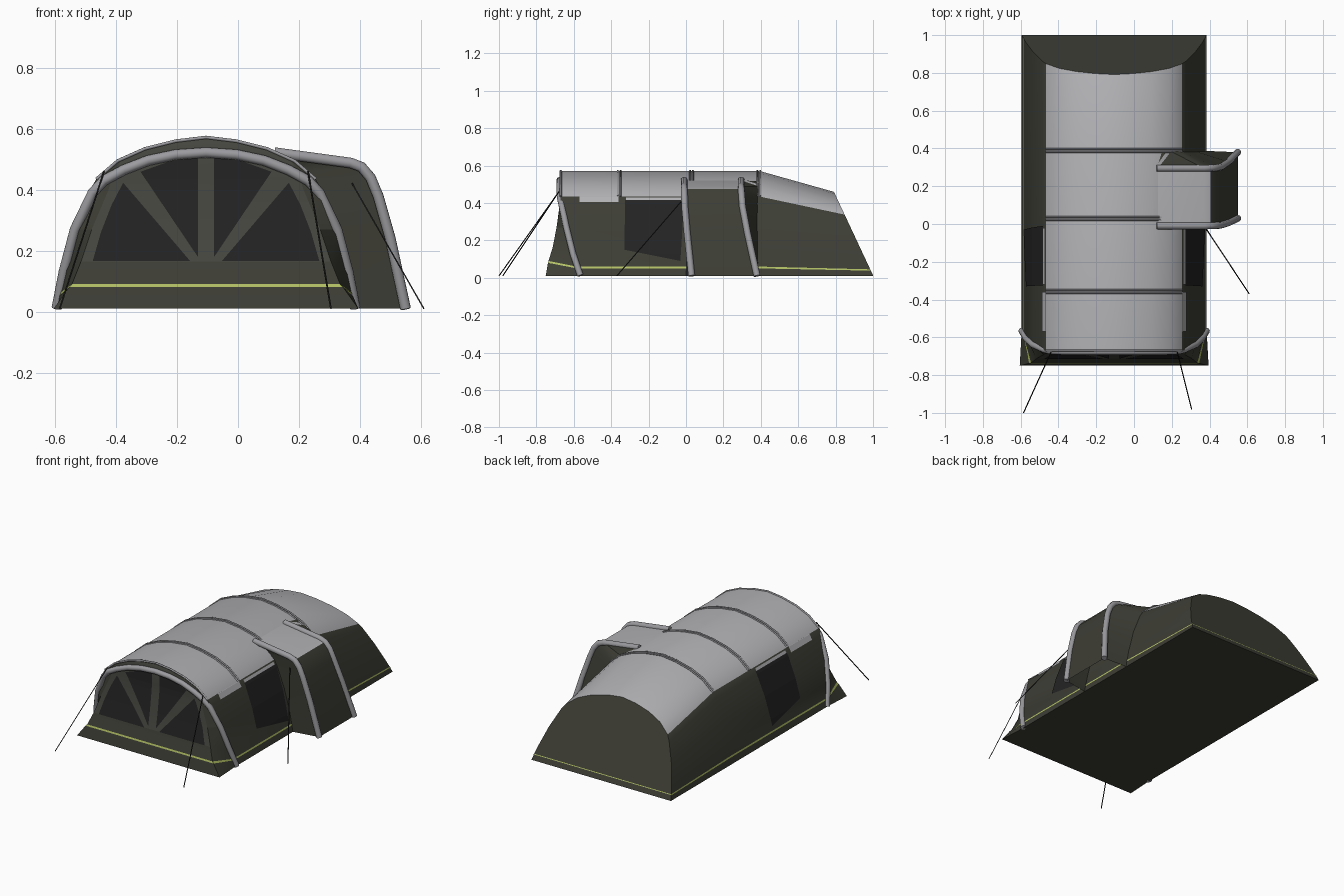
import bpy, bmesh, math
from mathutils import Vector

if "Cube" in bpy.data.objects:
    bpy.data.objects.remove(bpy.data.objects["Cube"])

CX = -0.105  # tent centre line


def material(name, rgb):
    m = bpy.data.materials.new(name)
    m.use_nodes = True
    m.diffuse_color = (*rgb, 1)
    bsdf = m.node_tree.nodes["Principled BSDF"]
    bsdf.inputs["Base Color"].default_value = (*rgb, 1)
    bsdf.inputs["Roughness"].default_value = 0.8
    return m


GREEN, LIGHT, BLACK, LIME, TUBE, TRIM = range(6)
MATS = [material("dark_green_fabric", (0.047, 0.048, 0.036)),
        material("light_grey_roof", (0.44, 0.44, 0.46)),
        material("black_window", (0.017, 0.017, 0.017)),
        material("lime_stripe", (0.45, 0.53, 0.13)),
        material("grey_tube", (0.33, 0.33, 0.35)),
        material("grey_green_trim", (0.06, 0.062, 0.05))]

# Half section of the tent: (half width, height)
SECTION = [(.49, .01), (.483, .05), (.481, .06), (.467, .13), (.43, .27), (.38, .4),
           (.36, .435), (.29, .495), (.2, .535), (.1, .56), (0, .572)]
ROOF = 6  # section index where the pale roof begins


def half_width(z):
    for (w0, z0), (w1, z1) in zip(SECTION, SECTION[1:]):
        if z <= z1:
            return w0 + (w1 - w0) * (z - z0) / (z1 - z0)
    return 0


def finish(name, bm, smooth=True):
    bmesh.ops.remove_doubles(bm, verts=bm.verts, dist=0.0002)
    bmesh.ops.recalc_face_normals(bm, faces=bm.faces)
    me = bpy.data.meshes.new(name)
    bm.to_mesh(me)
    bm.free()
    for m in MATS:
        me.materials.append(m)
    ob = bpy.data.objects.new(name, me)
    bpy.context.collection.objects.link(ob)
    if smooth:
        bpy.ops.object.select_all(action="DESELECT")
        bpy.context.view_layer.objects.active = ob
        ob.select_set(True)
        bpy.ops.object.shade_smooth_by_angle(angle=math.radians(25))
    return ob


def loft(bm, rows, rule):
    grid = [[bm.verts.new(p) for p in row] for row in rows]
    for i in range(len(grid) - 1):
        for j in range(len(grid[i]) - 1):
            f = bm.faces.new((grid[i][j], grid[i][j + 1], grid[i + 1][j + 1], grid[i + 1][j]))
            f.material_index = rule(i, j)


def plate(name, polys, levels, place, mat):
    """Thin panel drawn flat as (u, z), split at heights and laid on a wall."""
    bm = bmesh.new()
    for poly in polys:
        bm.faces.new([bm.verts.new((u, 0, z)) for u, z in poly])
    for z in levels:
        geom = bm.verts[:] + bm.edges[:] + bm.faces[:]
        bmesh.ops.bisect_plane(bm, geom=geom, plane_co=(0, 0, z), plane_no=(0, 0, 1))
    for v in bm.verts:
        v.co = place(v.co.x, v.co.z)
    for f in bm.faces:
        f.material_index = mat
    return finish(name, bm, False)


def tube(name, pts, radius, mat, res=3):
    cu = bpy.data.curves.new(name, "CURVE")
    cu.dimensions = "3D"
    cu.bevel_depth, cu.bevel_resolution, cu.use_fill_caps = radius, res, True
    sp = cu.splines.new("POLY")
    sp.points.add(len(pts) - 1)
    for p, co in zip(sp.points, pts):
        p.co = (*co, 1)
    sp.use_smooth = True
    cu.materials.append(MATS[mat])
    ob = bpy.data.objects.new(name, cu)
    bpy.context.collection.objects.link(ob)
    return ob


def mirrored(half):
    """Half path ending on the centre line, mirrored across it."""
    left = [(CX - x, y, z) for x, y, z in half]
    return left + [(CX + x, y, z) for x, y, z in reversed(half[:-1])]


# Tent shell: straight body, sloping rear, raked back wall
def leg_y(z):
    return -0.57 - 0.1 * min(z / 0.4, 1)


def rear(w, z):
    y = (1.0047 - 0.558 * z) / (1 - 0.2335 * z)
    return (w, y, .01 + (z - .01) * (1 - 0.5 * (y - 0.39)))


def side_rule(j):
    k = min(j, 2 * len(SECTION) - 3 - j)
    return LIGHT if k >= ROOF else LIME if k == 1 else GREEN


shell = bmesh.new()
back = [rear(w, z) for w, z in SECTION]
rings = [mirrored([(w, leg_y(z), z) for w, z in SECTION]),
         mirrored([(w, .39, z) for w, z in SECTION]), mirrored(back)]
loft(shell, rings, lambda i, j: side_rule(j))
loft(shell, [[(CX - x, y, z), (CX + x, y, z)] for x, y, z in back], lambda i, j: GREEN)

# Front wall: flat middle, corners wrapping back to the legs, flared skirt
FRONT = [(.01, .5, -.75), (.08, .45, -.738), (.09, .44, -.735), (.165, .41, -.712),
         (.27, .375, -.692), (.4, .32, -.674), (.435, .31, -.671), (.495, .28, -.671),
         (.535, .19, -.671), (.56, .09, -.671), (.572, 0, -.67)]
front_rows = []
for (z, w, y), (lw, lz) in zip(FRONT, SECTION):
    front_rows.append([(CX - lw, leg_y(lz), lz), (CX - w, y, z),
                       (CX + w, y, z), (CX + lw, leg_y(lz), lz)])
loft(shell, front_rows, lambda i, j: LIME if i == 1 else TRIM if i > 2 and j == 1 else GREEN)
bmesh.ops.remove_doubles(shell, verts=shell.verts, dist=0.0002)
bmesh.ops.holes_fill(shell, edges=[e for e in shell.edges if e.is_boundary], sides=0)
finish("tent_shell", shell)


# Front window panes between the bars
def front_place(x, z):
    for (z0, _, y0), (z1, _, y1) in zip(FRONT, FRONT[1:]):
        if z <= z1:
            return Vector((CX + x, y0 + (y1 - y0) * (z - z0) / (z1 - z0) - .004, z))


outer = [(.052, .166), (.372, .166), (.345, .26), (.31, .35), (.272, .423)]
inner = [(.027, .18), (.215, .459), (.12, .493), (.027, .507)]
panes = [[(s * x, z) for x, z in p] for p in (outer, inner) for s in (-1, 1)]
plate("front_window_panes", panes, [r[0] for r in FRONT], front_place, BLACK)

# Side windows, blind rolls and roof edge flaps on both sides
heights = [z for _, z in SECTION]
for s, side in ((1, "left"), (-1, "right")):
    def wall(y, z, s=s):
        return Vector((CX + s * (half_width(z) + .005), y, z))
    plate(side + "_window", [[(-.325, .415), (-.01, .415), (-.03, .09), (-.33, .15)]],
          heights, wall, BLACK)
    for label, y0, y1, z0, z1 in (("blind", -.32, -.02, .415, .43),
                                  ("roof_flap", -.57, -.36, .405, .437)):
        plate(side + "_" + label, [[(y0, z0), (y1, z0), (y1, z1), (y0, z1)]],
              heights, wall, LIGHT)

# Stripe along the back wall
plate("back_stripe", [[(-.483, .041), (.483, .041), (.483, .045), (-.483, .045)]], [],
      lambda x, z: Vector((CX + x, 1.003 - (z - .01) * .467, z)), LIME)

# Roof seams and front roof edge
roof_pts = SECTION[ROOF:]
for y in (-.365, -.35, .022, .037, .382, .397):
    tube("roof_seam", mirrored([(w, y, z + .001) for w, z in roof_pts]), .005, TUBE, 1)
tube("front_roof_edge", mirrored([(w, -.67, z) for w, z in roof_pts]), .006, TUBE, 1)

# Inflated front arch with its legs
arch = [(.49, -.565, .012), (.467, -.605, .13), (.43, -.64, .27), (.372, -.665, .39),
        (.335, -.674, .43), (.27, -.676, .465), (.19, -.676, .496), (.1, -.676, .515),
        (0, -.676, .522)]
tube("front_arch", mirrored(arch), .017, TUBE)

# Side annex: ribs, canopy, and walls running back to the tent
RIB = [(.12, 0, .522), (.37, 0, .488), (.405, .01, .475), (.435, .035, .44),
       (.46, .09, .38), (.5, .4, .24), (.55, 1, .01)]
front_rib = [(x, -.01 + .04 * t, z) for x, t, z in RIB]
rear_rib = [(x, .295 + .085 * t, z) for x, t, z in RIB]
TENT_SIDE = [(.15, .515), (.19, .49), (.23, .46), (.25, .43), (.27, .38), (.32, .24), (.38, .01)]
rows = [[(x, 0, z) for x, z in TENT_SIDE], front_rib, rear_rib,
        [(x, .387, z) for x, z in TENT_SIDE]]
annex = bmesh.new()
loft(annex, rows, lambda i, j: LIGHT if i == 1 and j < 2 else GREEN)
finish("side_annex", annex)
tube("annex_front_tube", front_rib, .018, TUBE)
tube("annex_rear_tube", rear_rib, .018, TUBE)

# Guy ropes
for name, a, b in (("front_right_rope", (-.44, -.68, .46), (-.585, -1, .01)),
                   ("front_left_rope", (.23, -.68, .46), (.305, -.98, .01)),
                   ("annex_rope", (.375, -.015, .42), (.61, -.37, .01))):
    tube(name, [a, b], .003, BLACK, 0)
